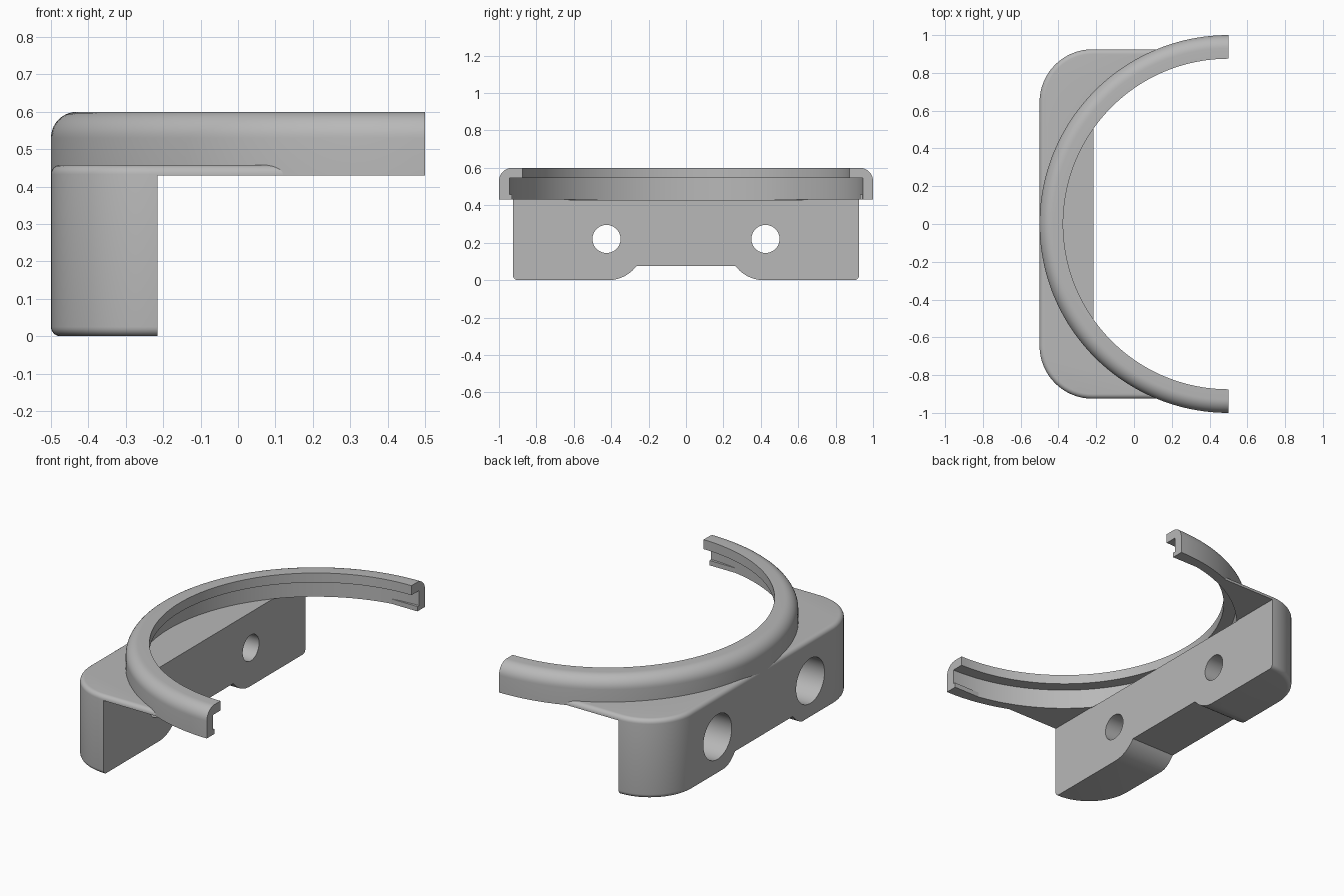
import bpy
import bmesh
from math import sin, cos, pi, atan
from mathutils import Vector, Matrix

default = bpy.data.objects.get("Cube")
if default:
    bpy.data.objects.remove(default, do_unlink=True)

grey = bpy.data.materials.new("matte grey")
grey.use_nodes = True
grey.diffuse_color = (0.48, 0.48, 0.48, 1)
grey.node_tree.nodes["Principled BSDF"].inputs["Base Color"].default_value = grey.diffuse_color


def finish(name, bm):
    bmesh.ops.recalc_face_normals(bm, faces=bm.faces)
    mesh = bpy.data.meshes.new(name)
    bm.to_mesh(mesh)
    bm.free()
    mesh.materials.append(grey)
    obj = bpy.data.objects.new(name, mesh)
    bpy.context.collection.objects.link(obj)
    return obj


def loft(name, loops):
    """Skin a closed solid through loops of equal length."""
    bm = bmesh.new()
    rings = [[bm.verts.new(p) for p in loop] for loop in loops]
    n = len(rings[0])
    for low, high in zip(rings, rings[1:]):
        for i in range(n):
            j = (i + 1) % n
            bm.faces.new((low[i], low[j], high[j], high[i]))
    bm.faces.new(rings[0])
    bm.faces.new(rings[-1])
    return finish(name, bm)


def prism(name, points, vector):
    move = Vector(vector)
    return loft(name, [points, [Vector(p) + move for p in points]])


def box(name, low, high):
    (a, b, c), (d, e, f) = low, high
    return prism(name, [(a, b, c), (d, b, c), (d, e, c), (a, e, c)], (0, 0, f - c))


def cylinder(name, radius, depth, matrix, sides=64):
    bm = bmesh.new()
    bmesh.ops.create_cone(bm, cap_ends=True, segments=sides, radius1=radius,
                          radius2=radius, depth=depth, matrix=matrix)
    return finish(name, bm)


def select(obj):
    bpy.ops.object.select_all(action="DESELECT")
    obj.select_set(True)
    bpy.context.view_layer.objects.active = obj


def cut(obj, cutter):
    cutter.hide_render = True
    select(obj)
    mod = obj.modifiers.new("cut", "BOOLEAN")
    mod.operation = "DIFFERENCE"
    mod.solver = "EXACT"
    mod.object = cutter
    bpy.ops.object.modifier_apply(modifier=mod.name)
    bpy.data.objects.remove(cutter, do_unlink=True)


def smooth(obj):
    select(obj)
    bpy.ops.object.shade_smooth_by_angle(angle=pi / 6)


# Half ring: grooved section swept around the centre
CENTRE = 0.5
section = [(0.945, 0.43), (1.0, 0.43)]
for i in range(11):
    a = i / 10 * pi / 2
    section.append((0.93 + 0.07 * cos(a), 0.53 + 0.07 * sin(a)))
section += [(0.875, 0.6), (0.875, 0.545), (0.945, 0.545)]
STEPS = 96
sweep = []
for i in range(STEPS + 1):
    a = pi / 2 + pi * i / STEPS
    sweep.append([(CENTRE + r * cos(a), r * sin(a), z) for r, z in section])
smooth(loft("half_ring", sweep))

# Snap lips: straight slivers inside the two ring ends
for side, label in ((1, "left"), (-1, "right")):
    start = 0.33
    lip = [(start, side * 0.93, 0.43), (CENTRE, side * 0.93, 0.43),
           (CENTRE, side * 0.95, 0.43), (start, side * 0.95, 0.43)]
    prism(label + "_snap_lip", lip, (0, 0, 0.028))


# Bracket body: rounded outline with filleted bottom and top rims
def outline(inset, z):
    radius = 0.28 - inset
    right = [(0.2, -0.925 + inset, z)]
    for i in range(17):
        a = i / 16 * pi / 2
        right.append((-0.22 - radius * sin(a), -0.645 - radius * cos(a), z))
    return right + [(x, -y, h) for x, y, h in reversed(right)]


FILLET, TOP = 0.025, 0.458
loops = []
for i in range(7):
    a = i / 6 * pi / 2
    loops.append(outline(FILLET * (1 - sin(a)), FILLET * (1 - cos(a))))
loops += [[(x, y, TOP - z) for x, y, z in loop] for loop in reversed(loops)]
bracket = loft("bracket", loops)

# Leave only a thin shelf in front of the mounting face
cut(bracket, box("shelf_cutter", (-0.215, -1.2, -0.2), (0.6, 1.2, 0.43)))

# Seat inside the ring
cut(bracket, cylinder("seat_cutter", 0.952, 0.4,
                      Matrix.Translation((CENTRE, 0, 0.627)), 192))

# Bottom relief with curved shoulders
R = 0.1875
sweep_angle = 2 * atan(0.5)
half = [(0.415, -0.1)]
for i in range(13):
    a = i / 12 * sweep_angle
    half.append((0.415 - R * sin(a), R * (1 - cos(a))))
relief = half + [(-y, z) for y, z in reversed(half)]
cut(bracket, prism("relief_cutter", [(-0.7, y, z) for y, z in relief], (0.8, 0, 0)))

# Screw holes, counterbored from the outer side
for y in (-0.425, 0.425):
    for radius, x in ((0.075, -0.35), (0.13, -0.57)):
        turn = Matrix.Translation((x, y, 0.22)) @ Matrix.Rotation(pi / 2, 4, "Y")
        cut(bracket, cylinder("hole_cutter", radius, 0.5 if x > -0.5 else 0.5 - 0.0, turn)
            if radius < 0.1 else cylinder("bore_cutter", radius, 0.5, turn))
smooth(bracket)
